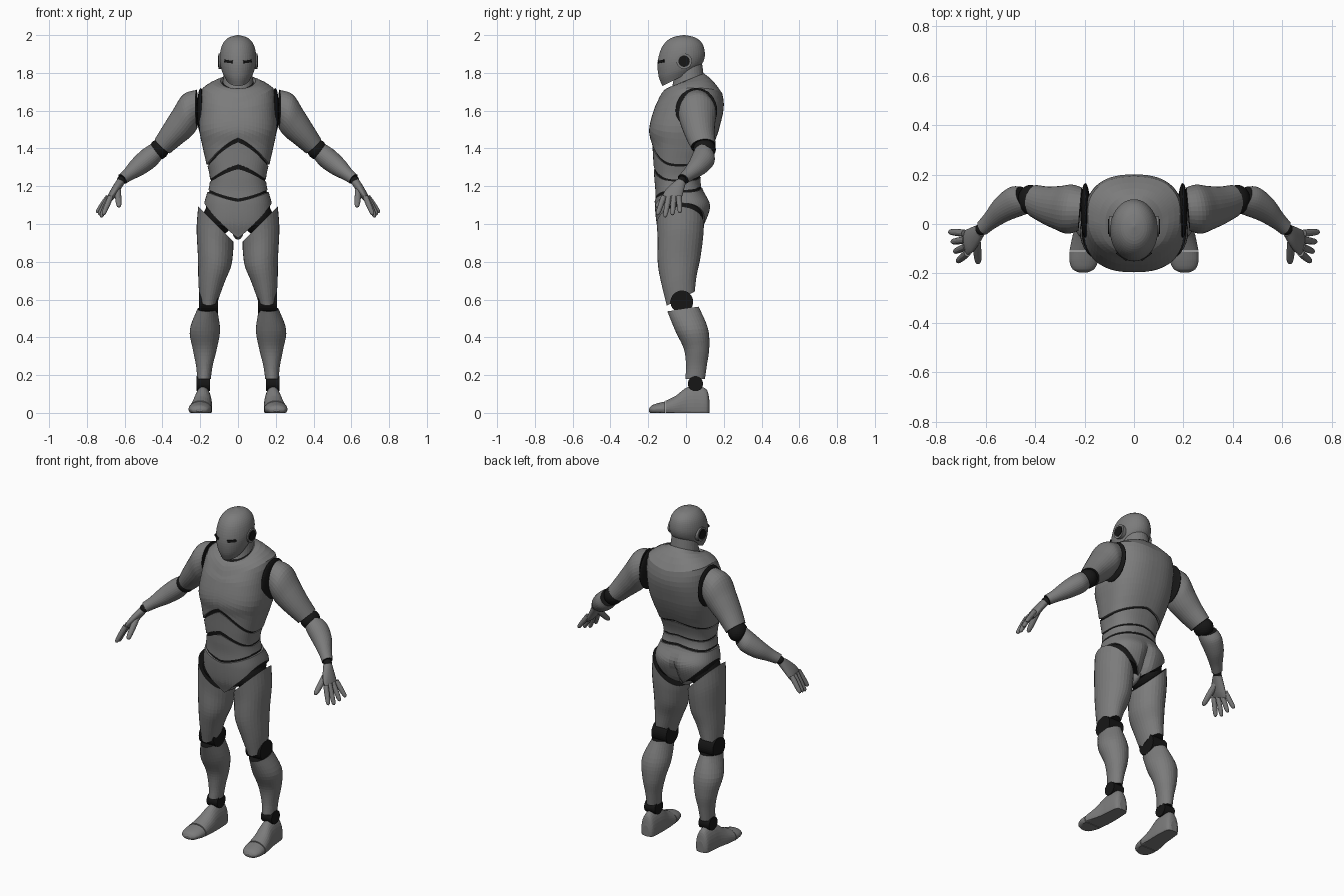
import bpy, bmesh, math
from mathutils import Matrix, Vector

if "Cube" in bpy.data.objects:
    bpy.data.objects.remove(bpy.data.objects["Cube"])


def material(name, value):
    mat = bpy.data.materials.new(name)
    mat.use_nodes = True
    colour = (value, value, value, 1)
    mat.diffuse_color = colour
    mat.node_tree.nodes["Principled BSDF"].inputs["Base Color"].default_value = colour
    return mat


SHELL = material("grey shell", 0.2)
JOINT = material("black joint", 0.008)
SIDES = (("left", 1), ("right", -1))
built = []


def finish(name, bm, mats):
    bmesh.ops.recalc_face_normals(bm, faces=bm.faces[:])
    mesh = bpy.data.meshes.new(name)
    bm.to_mesh(mesh)
    bm.free()
    for mat in mats:
        mesh.materials.append(mat)
    obj = bpy.data.objects.new(name, mesh)
    bpy.context.collection.objects.link(obj)
    built.append(obj)


def skin(name, rings, mats=(SHELL, JOINT), cap=0):
    """Closed surface through a stack of rings; end caps may be black."""
    bm = bmesh.new()
    loops = [[bm.verts.new(p) for p in ring] for ring in rings]
    for low, high in zip(loops, loops[1:]):
        for k in range(len(low)):
            bm.faces.new((low[k], low[k - 1], high[k - 1], high[k]))
    for end in (loops[0], loops[-1]):
        bm.faces.new(end).material_index = cap
    finish(name, bm, mats)


def smooth_rows(rows, t):
    """Catmull-Rom sample of a table, t running from 0 to 1."""
    last = len(rows) - 1
    i = min(int(t * last), last - 1)
    f = t * last - i
    a, b, c, d = (rows[min(max(i + k, 0), last)] for k in (-1, 0, 1, 2))
    return [q + f * ((r - p) / 2 + f * (p - 2.5 * q + 2 * r - s / 2
            + f * (1.5 * (q - r) + (s - p) / 2)))
            for p, q, r, s in zip(a, b, c, d)]


def loft(name, rows, side=1, axis=None, start=(0, 0), end=(0, 0), cap=0, n=32, floor=False):
    """Oval rings along an axis. Rows are x, y, z and two radii; ends may slant."""
    axis = Vector(axis or [q - p for p, q in zip(rows[0][:3], rows[-1][:3])]).normalized()
    ref = Vector((0, 0, 1)) if abs(axis.y) > 0.9 else Vector((0, 1, 0))
    v = (ref - axis * axis.dot(ref)).normalized()
    u = v.cross(axis)
    if u.x < 0:
        u = -u
    steps = 5 * (len(rows) - 1)
    rings = []
    for j in range(steps + 1):
        t = j / steps
        x, y, z, ra, rb = smooth_rows(rows, t)
        ring = []
        for k in range(n):
            a = 2 * math.pi * k / n
            p, q = ra * math.cos(a), rb * math.sin(a)
            slide = ((1 - t) ** 2 * (start[0] * p + start[1] * q)
                     + t ** 2 * (end[0] * p + end[1] * q))
            point = Vector((x, y, z)) + u * p + v * q + axis * slide
            point.x *= side
            if floor:
                point.z = max(point.z, 0)
            ring.append(point)
        rings.append(ring)
    skin(name, rings, cap=cap)


def solid(name, kind, place, size, mat, turn=None):
    bm = bmesh.new()
    m = Matrix.LocRotScale(Vector(place), turn, Vector(size))
    if kind == "ball":
        bmesh.ops.create_uvsphere(bm, u_segments=32, v_segments=16, radius=1, matrix=m)
    elif kind == "disc":
        m = m @ Matrix.Rotation(math.pi / 2, 4, "Y")
        bmesh.ops.create_cone(bm, cap_ends=True, segments=32, radius1=1, radius2=1,
                              depth=2, matrix=m)
    else:
        bmesh.ops.create_cube(bm, size=1, matrix=m)
    finish(name, bm, [mat])


# Torso profile: height, half width, front and back
TORSO = [(0.92, 0.15, -0.13, 0.05), (1.0, 0.175, -0.155, 0.1), (1.1, 0.18, -0.165, 0.13),
         (1.18, 0.16, -0.165, 0.09), (1.24, 0.152, -0.17, 0.08), (1.32, 0.168, -0.175, 0.1),
         (1.42, 0.19, -0.182, 0.145), (1.5, 0.205, -0.195, 0.175), (1.62, 0.2, -0.165, 0.2),
         (1.7, 0.195, -0.12, 0.19), (1.74, 0.18, -0.08, 0.17)]


def torso_point(a, z, scale):
    i = 0
    while i < len(TORSO) - 2 and z > TORSO[i + 1][0]:
        i += 1
    f = (z - TORSO[i][0]) / (TORSO[i + 1][0] - TORSO[i][0])
    _, rx, front, back = smooth_rows(TORSO, min(max((i + f) / (len(TORSO) - 1), 0), 1))
    c, s = math.cos(a), math.sin(a)
    x = rx * math.copysign(abs(c) ** 0.8, c) * scale
    y = (front + back) / 2 + (back - front) / 2 * math.copysign(abs(s) ** 0.8, s) * scale
    if s > 0 and z < 1.15:  # crease between the buttocks
        y -= 0.03 * math.exp(-(x / 0.025) ** 2) * min(1, (1.15 - z) * 10)
    return Vector((x, y, z))


def panel(name, lower, upper, scale=1.0, collar=False, mats=(SHELL, JOINT), n=64):
    """Torso shell between two edges, each given as front, side and back heights."""
    def ring(t, size):
        points = []
        for k in range(n):
            a = 2 * math.pi * k / n
            centre = 0 if math.sin(a) < 0 else 2
            w = abs(math.cos(a))
            low, high = (e[centre] + (e[1] - e[centre]) * w for e in (lower, upper))
            points.append(torso_point(a, low + (high - low) * t, size))
        return points

    rings = [ring(0, scale * 0.93)] + [ring(j / 12, scale) for j in range(13)]
    if collar:
        neck = []
        for k in range(n):
            a = 2 * math.pi * k / n
            s = math.sin(a)
            neck.append(Vector((0.092 * math.cos(a), -0.005 + 0.1 * s, 1.757 + 0.04 * s)))
        edge = rings[-1]
        for t in (0.25, 0.5, 0.75, 1):
            rise = Vector((0, 0, 0.012 * math.sin(math.pi * t)))
            rings.append([p.lerp(q, t) + rise for p, q in zip(edge, neck)])
        rings.append([Vector((p.x * 0.9, p.y * 0.9, p.z - 0.01)) for p in neck])
    else:
        rings.append(ring(1, scale * 0.93))
    skin(name, rings, mats, cap=len(mats) - 1)


# Torso
panel("chest", (1.455, 1.315, 1.36), (1.64, 1.72, 1.69), collar=True)
panel("upper_abdomen", (1.315, 1.235, 1.26), (1.432, 1.305, 1.35), 0.98)
panel("lower_abdomen", (1.135, 1.18, 1.207), (1.29, 1.225, 1.25), 0.98)
panel("pelvis", (0.925, 1.11, 0.95), (1.12, 1.168, 1.193))
panel("torso_core", (0.95, 1.04, 0.97), (1.55, 1.55, 1.55), 0.94, mats=(JOINT,))
solid("crotch", "ball", (0, -0.045, 0.975), (0.032, 0.1, 0.058), SHELL)

# Neck and head
loft("neck", [(0, 0.01, 1.7, 0.085, 0.09), (0, 0.015, 1.77, 0.078, 0.08),
              (0, 0.01, 1.85, 0.07, 0.075)], axis=(0, 0, 1))
loft("head", [(0, -0.03, 1.778, 0.066, 0.095), (0, -0.027, 1.82, 0.088, 0.118),
              (0, -0.025, 1.88, 0.097, 0.125), (0, -0.02, 1.945, 0.085, 0.107),
              (0, -0.015, 1.985, 0.053, 0.066), (0, -0.01, 2.0, 0.004, 0.005)],
     axis=(0, 0, 1), start=(0, 0.5), n=48)

for label, s in SIDES:
    def at(x, y, z):
        return (s * x, y, z)

    # Face and ears
    yaw = Matrix.Rotation(s * math.radians(36), 3, "Z") @ Matrix.Rotation(
        -s * math.radians(6), 3, "Y")
    solid(label + "_eye", "box", at(0.05, -0.131, 1.86), (0.05, 0.009, 0.014), JOINT,
          yaw.to_quaternion())
    solid(label + "_ear_ring", "disc", at(0.09, -0.01, 1.862), (0.012, 0.041, 0.041), SHELL)
    solid(label + "_ear_disc", "disc", at(0.094, -0.01, 1.862), (0.012, 0.03, 0.03), JOINT)

    # Arm
    solid(label + "_shoulder_socket", "ball", at(0.197, 0.055, 1.6), (0.02, 0.11, 0.12), JOINT)
    loft(label + "_upper_arm", [(0.218, 0.06, 1.61, 0.07, 0.088), (0.26, 0.06, 1.585, 0.09, 0.1),
                                (0.3, 0.065, 1.53, 0.082, 0.09), (0.35, 0.075, 1.47, 0.068, 0.077),
                                (0.4, 0.092, 1.412, 0.055, 0.066)],
         s, start=(-1.05, 0), cap=1)
    solid(label + "_elbow", "ball", at(0.418, 0.098, 1.395), (0.052, 0.06, 0.054), JOINT)
    loft(label + "_forearm", [(0.44, 0.1, 1.378, 0.05, 0.058), (0.475, 0.092, 1.347, 0.056, 0.064),
                              (0.53, 0.06, 1.302, 0.05, 0.053), (0.58, 0.015, 1.262, 0.035, 0.037),
                              (0.612, -0.015, 1.238, 0.03, 0.031)], s, cap=1)
    solid(label + "_wrist", "ball", at(0.618, -0.021, 1.23), (0.024, 0.024, 0.024), JOINT)

    # Hand
    loft(label + "_palm", [(0.622, -0.026, 1.222, 0.022, 0.026), (0.64, -0.045, 1.195, 0.022, 0.038),
                           (0.665, -0.068, 1.155, 0.02, 0.05), (0.682, -0.08, 1.128, 0.014, 0.05)], s)

    def digit(name, base, tip, radius):
        base, tip = Vector(base), Vector(tip)
        rows = [(*base.lerp(tip, t), radius * w, radius * w)
                for t, w in ((0, 1), (0.4, 1), (0.8, 0.85), (0.95, 0.6), (1, 0.1))]
        loft(label + name, rows, s, n=12)

    for i in range(4):
        digit("_finger_%d" % (i + 1), (0.674 + 0.004 * i, -0.118 + 0.027 * i, 1.145),
              (0.715 + 0.011 * i, -0.152 + 0.04 * i, 1.035 + 0.012 * abs(i - 1)), 0.0145)
    digit("_thumb", (0.638, -0.06, 1.185), (0.63, -0.16, 1.09), 0.017)

    # Leg
    solid(label + "_hip", "ball", at(0.105, -0.03, 1.03), (0.08, 0.11, 0.09), JOINT)
    loft(label + "_thigh", [(0.118, -0.03, 1.0, 0.093, 0.125), (0.122, -0.03, 0.92, 0.097, 0.12),
                            (0.124, -0.037, 0.8, 0.088, 0.112), (0.14, -0.036, 0.7, 0.07, 0.092),
                            (0.154, -0.028, 0.605, 0.05, 0.074)],
         s, axis=(0, 0, -1), start=(-1, 0), end=(0, -0.5), cap=1)
    solid(label + "_knee", "disc", at(0.157, -0.022, 0.588), (0.05, 0.06, 0.06), JOINT)
    loft(label + "_shin", [(0.163, -0.016, 0.55, 0.052, 0.083), (0.175, 0.03, 0.44, 0.08, 0.086),
                           (0.176, 0.056, 0.34, 0.064, 0.067), (0.178, 0.055, 0.25, 0.044, 0.055),
                           (0.18, 0.048, 0.18, 0.036, 0.052)],
         s, axis=(0, 0, -1), start=(0, -0.15), cap=1)
    solid(label + "_ankle", "disc", at(0.183, 0.05, 0.155), (0.036, 0.04, 0.04), JOINT)

    # Foot
    loft(label + "_foot", [(0.184, 0.124, 0.03, 0.02, 0.035), (0.184, 0.108, 0.03, 0.04, 0.095),
                           (0.185, 0.05, 0.03, 0.047, 0.112), (0.187, 0.0, 0.03, 0.05, 0.102),
                           (0.194, -0.055, 0.025, 0.056, 0.065), (0.2, -0.108, 0.02, 0.061, 0.044)],
         s, axis=(0, -1, 0), floor=True)
    loft(label + "_toes", [(0.2, -0.112, 0.02, 0.061, 0.04), (0.203, -0.15, 0.02, 0.058, 0.031),
                           (0.205, -0.182, 0.017, 0.044, 0.022), (0.205, -0.196, 0.014, 0.018, 0.008)],
         s, axis=(0, -1, 0), floor=True)

# Smooth surfaces with crisp panel edges
for obj in bpy.context.view_layer.objects:
    obj.select_set(obj in built)
bpy.context.view_layer.objects.active = built[0]
bpy.ops.object.shade_smooth_by_angle(angle=math.radians(40))
